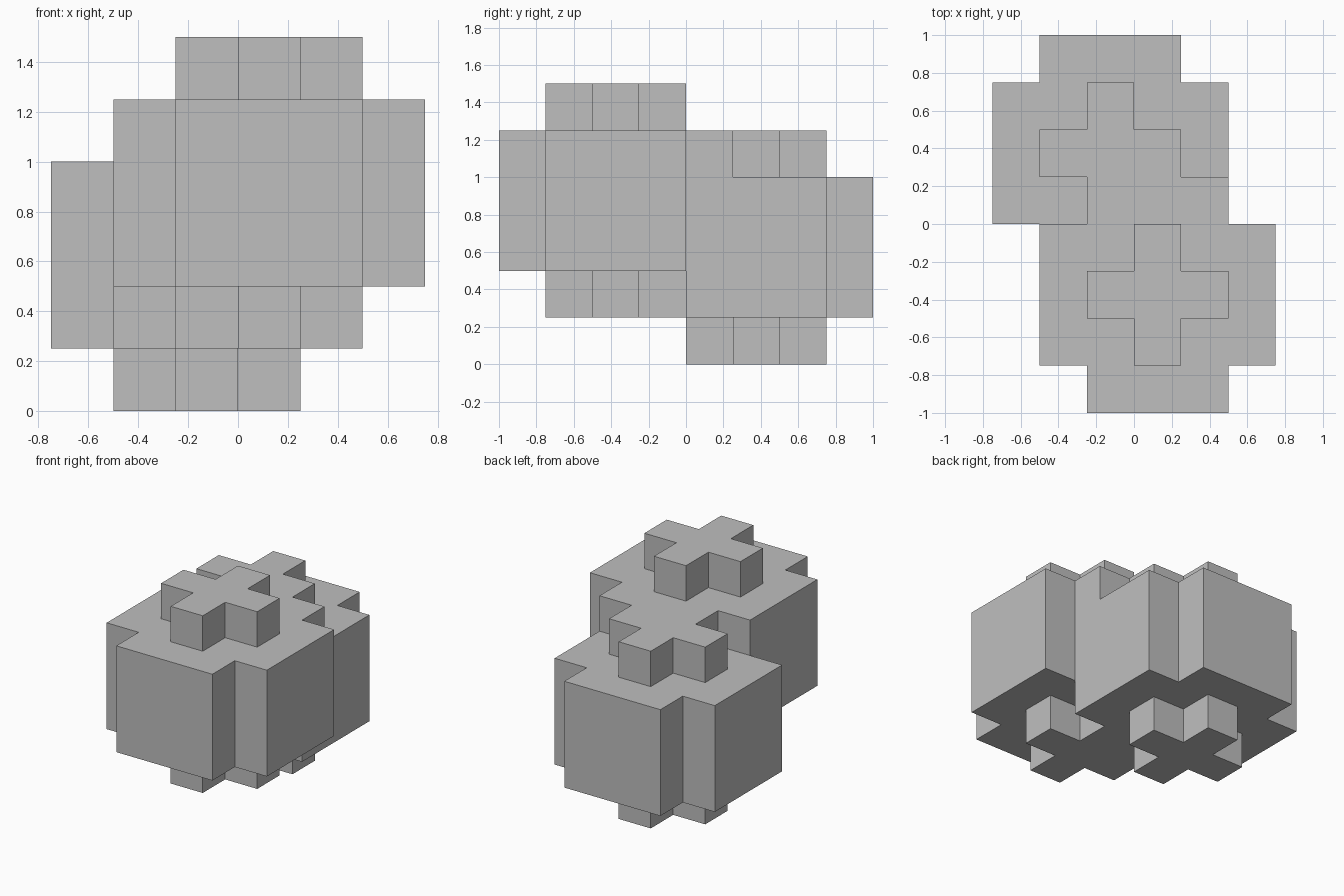
import bpy
import bmesh
from itertools import product
from mathutils import Vector

cube = bpy.data.objects.get("Cube")
if cube:
    bpy.data.objects.remove(cube)

CELL = 0.25

grey = bpy.data.materials.new("plain_grey")
grey.use_nodes = True
grey.diffuse_color = (0.52, 0.52, 0.52, 1)
grey.node_tree.nodes["Principled BSDF"].inputs["Base Color"].default_value = grey.diffuse_color


def block_ball(centre):
    """Cells of a rounded block: notched square body with a plus-shaped cap above and below."""
    cells = set()
    for x, y, z in product(range(-2, 3), repeat=3):
        body = abs(z) < 2 and abs(x) + abs(y) < 4
        cap = abs(z) == 2 and abs(x) + abs(y) < 2
        if body or cap:
            cells.add((centre[0] + x, centre[1] + y, centre[2] + z))
    return cells


def build_shell(name, cells):
    """Joins the cells into one surface, keeping only the outer faces."""
    bm = bmesh.new()
    for cell in cells:
        for axis, sign in product(range(3), (-1, 1)):
            neighbour = list(cell)
            neighbour[axis] += sign
            if tuple(neighbour) in cells:
                continue
            normal, u = Vector((0, 0, 0)), Vector((0, 0, 0))
            normal[axis] = sign
            u[(axis + 1) % 3] = 1
            v = normal.cross(u)
            middle = Vector(cell) + (Vector((1, 1, 1)) + normal) / 2
            corners = [middle + (a * u + b * v) / 2
                       for a, b in ((-1, -1), (1, -1), (1, 1), (-1, 1))]
            bm.faces.new([bm.verts.new(c * CELL) for c in corners])
    bmesh.ops.remove_doubles(bm, verts=bm.verts, dist=0.001)
    mesh = bpy.data.meshes.new(name)
    bm.to_mesh(mesh)
    bm.free()
    mesh.materials.append(grey)
    obj = bpy.data.objects.new(name, mesh)
    bpy.context.collection.objects.link(obj)
    return obj


# Two identical rounded blocks fused together, the front one a step higher
front_block = block_ball((0, -2, 3))
back_block = block_ball((-1, 1, 2))
build_shell("fused_blocks", front_block | back_block)
